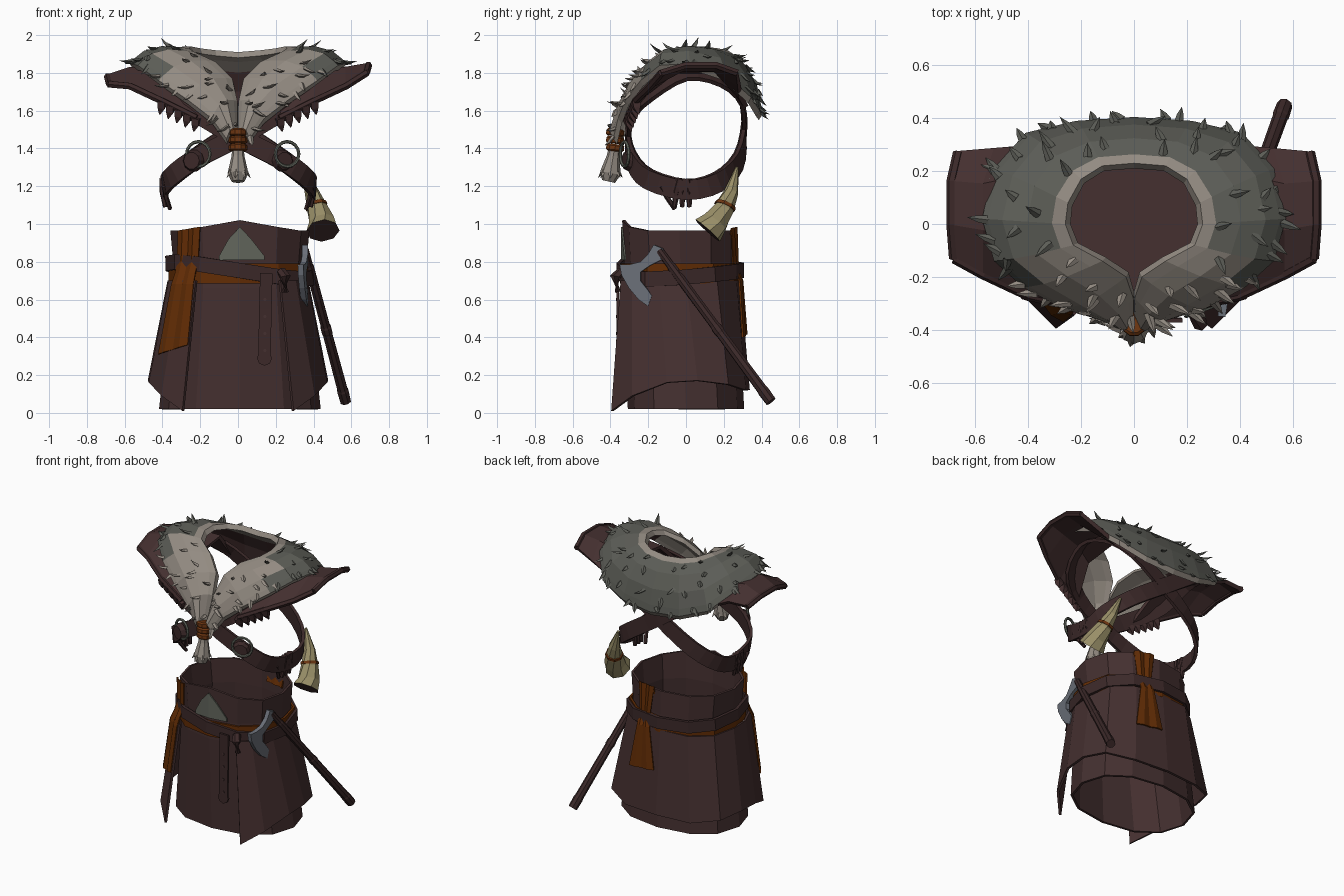
import bpy, bmesh, math, random
from mathutils import Vector

random.seed(4)
if "Cube" in bpy.data.objects:
    bpy.data.objects.remove(bpy.data.objects["Cube"])


def material(name, r, g, b):
    m = bpy.data.materials.new(name)
    m.use_nodes = True
    col = tuple((c / 255) ** 2.2 for c in (r, g, b)) + (1,)
    m.diffuse_color = col
    m.node_tree.nodes["Principled BSDF"].inputs["Base Color"].default_value = col
    return m


LEATHER = material("brown leather", 70, 51, 51)
BELT = material("dark belt leather", 62, 45, 45)
CLOTH = material("orange cloth", 98, 48, 13)
BIND = material("rust binding", 108, 56, 24)
FUR = material("grey fur", 92, 93, 87)
PALE = material("pale fur", 146, 138, 129)
STEEL = material("steel", 106, 111, 120)
HORN = material("horn", 152, 142, 104)
PATCH = material("grey green trim", 98, 102, 93)


def build(name, verts, faces, mats, thick=0, rule=None):
    bm = bmesh.new()
    vs = [bm.verts.new(v) for v in verts]
    for f in faces:
        bm.faces.new([vs[i] for i in f])
    bmesh.ops.recalc_face_normals(bm, faces=bm.faces)
    me = bpy.data.meshes.new(name)
    bm.to_mesh(me)
    bm.free()
    for m in mats:
        me.materials.append(m)
    if rule:
        for p in me.polygons:
            p.material_index = rule(p)
    ob = bpy.data.objects.new(name, me)
    bpy.context.collection.objects.link(ob)
    if thick:
        s = ob.modifiers.new("thickness", "SOLIDIFY")
        s.thickness, s.offset = thick, 0


def loft(name, rows, mats, thick=0, wrap=False, loop=False, caps=False, rule=None):
    """Skin rows of points; wrap closes each row, loop joins last row to first."""
    n, k = len(rows), len(rows[0])
    faces = [(i * k + j, i * k + (j + 1) % k, (i + 1) % n * k + (j + 1) % k, (i + 1) % n * k + j)
             for i in range(n if loop else n - 1) for j in range(k if wrap else k - 1)]
    if caps:
        faces += [tuple(range(k)), tuple(range((n - 1) * k, n * k))]
    build(name, [p for r in rows for p in r], faces, mats, thick, rule)


def tangent(pts, i, closed):
    n = len(pts)
    a, b = (pts[i - 1], pts[(i + 1) % n]) if closed else (pts[max(i - 1, 0)], pts[min(i + 1, n - 1)])
    return (b - a).normalized()


def tube(name, pts, radii, mats, sides=8, rule=None):
    pts = [Vector(p) for p in pts]
    rows = []
    for i, (p, r) in enumerate(zip(pts, radii)):
        q = tangent(pts, i, False).to_track_quat("Z", "Y")
        rows.append([p + q @ Vector((r * math.cos(a), r * math.sin(a), 0))
                     for a in (2 * math.pi * j / sides for j in range(sides))])
    loft(name, rows, mats, wrap=True, caps=True, rule=rule)


def ribbon(name, pts, width, thick, mat, normal, closed=True):
    pts = [Vector(p) for p in pts]
    rows = []
    for i, p in enumerate(pts):
        n = normal(p).normalized()
        w = tangent(pts, i, closed).cross(n).normalized() * width / 2
        n = n * thick / 2
        rows.append([p + w + n, p + w - n, p - w - n, p - w + n])
    loft(name, rows, [mat], wrap=True, loop=closed, caps=not closed)


def smooth_loop(pts, steps=3):
    pts = [Vector(p) for p in pts]
    out = []
    for i in range(len(pts)):
        a, b, c, d = (pts[(i + k) % len(pts)] for k in (-1, 0, 1, 2))
        for s in range(steps):
            t = s / steps
            out.append(0.5 * (2 * b + (c - a) * t + (2 * a - 5 * b + 4 * c - d) * t * t
                              + (3 * b - a - 3 * c + d) * t ** 3))
    return out


def flip(pts):
    return [Vector((-p[0], p[1], p[2])) for p in pts]


def ring(rx, front, back, z, n=12, power=2.3):
    pts = []
    for i in range(n):
        a = 2 * math.pi * i / n - math.pi / 2
        c, s = math.cos(a), math.sin(a)
        pts.append(Vector((0.01 + rx * math.copysign(abs(c) ** (2 / power), c),
                           (front + back) / 2 + (back - front) / 2 * math.copysign(abs(s) ** (2 / power), s), z)))
    return pts


# Tunic body with a raised front peak, and a floor hidden inside
top = ring(0.36, -0.33, 0.26, 0.965)
top[0].z, top[1].z, top[-1].z = 1.02, 0.985, 0.985
body = [ring(0.42, -0.30, 0.30, 0.02), ring(0.35, -0.325, 0.265, 0.66), ring(0.345, -0.32, 0.26, 0.8), top]
loft("tunic_body", body, [LEATHER], 0.016, wrap=True)
build("tunic_lining", ring(0.34, -0.31, 0.25, 0.62), [tuple(range(12))], [LEATHER], 0.01)

# Overskirt, open at the front with two pointed flaps
hem = [(0.29, -0.39, 0.01), (0.40, -0.28, 0.09), (0.465, -0.1, 0.16), (0.47, 0.06, 0.17),
       (0.42, 0.22, 0.15), (0.25, 0.31, 0.12), (0, 0.33, 0.12)]
waist = [(0.22, -0.34), (0.30, -0.28), (0.36, -0.14), (0.365, 0), (0.33, 0.16), (0.2, 0.26), (0, 0.28)]
waist = [(x, y, 0.7) for x, y in waist]
loft("overskirt", [hem + flip(hem[-2::-1]), waist + flip(waist[-2::-1])], [LEATHER], 0.016)


# Sash and tilted belt
def radial(p):
    return Vector((p.x / 1.5, p.y, 0))


ribbon("sash", ring(0.37, -0.343, 0.283, 0.738), 0.105, 0.015, CLOTH, radial)
belt = ring(0.384, -0.358, 0.297, 0.755)
for p in belt:
    p.z -= 0.13 * p.x * (0.7 - p.y * 1.6)
ribbon("belt", belt, 0.08, 0.022, BELT, radial)
ribbon("belt_tail", [(0.15, -0.365, 0.74), (0.145, -0.36, 0.55), (0.14, -0.36, 0.3)], 0.066, 0.014, BELT,
       lambda p: Vector((0, -1, 0)), False)
tube("belt_tail_tip", [(0.14, -0.353, 0.29), (0.14, -0.367, 0.29)], [0.04, 0.04], [BELT])
tube("belt_keeper", [(0.23, -0.34, 0.75), (0.25, -0.375, 0.72), (0.25, -0.36, 0.64)], [0.025, 0.03, 0.02], [BELT], 6)
for i in range(4):
    z = 0.33 + 0.09 * i
    tube("belt_hole", [(0.142, -0.366, z), (0.142, -0.37, z)], [0.009, 0.009], [LEATHER], 6)


# Hanging cloths with pleats, tucked under the belt
def drape(name, rows, side):
    out = []
    for a, b in rows:
        a, b = Vector(a), Vector(b)
        out.append([a.lerp(b, i / 4) + Vector(side) * (i % 2) for i in range(5)])
    loft(name, out, [CLOTH], 0.01)


drape("front_cloth", [((-0.2, -0.315, 0.985), (-0.315, -0.225, 0.965)), ((-0.21, -0.302, 0.8), (-0.32, -0.215, 0.8)),
                      ((-0.225, -0.325, 0.74), (-0.33, -0.23, 0.74)), ((-0.235, -0.342, 0.68), (-0.35, -0.25, 0.68)),
                      ((-0.265, -0.367, 0.36), (-0.42, -0.23, 0.31))], (-0.006, -0.01, 0))
drape("back_cloth", [((0.06, 0.235, 0.86), (0.2, 0.205, 0.86)), ((0.06, 0.27, 0.98), (0.2, 0.24, 0.975)),
                     ((0.09, 0.272, 0.77), (0.18, 0.25, 0.77)), ((0.08, 0.292, 0.7), (0.18, 0.282, 0.7)),
                     ((0.03, 0.316, 0.42), (0.23, 0.30, 0.4))], (0, 0.009, 0))

# Pointed trim patch on the chest of the tunic
arch = [(-0.1, 0.83), (-0.05, 0.92), (0.01, 0.985), (0.07, 0.92), (0.14, 0.83)]
loft("front_patch", [[(x, -0.342 + abs(x) * 0.14, z) for x, z in arch],
                     [(x, -0.342 + abs(x) * 0.14, 0.81) for x, z in arch]], [PATCH], 0.009)

# Axe on the left hip
blade = [(-0.17, 0.89), (-0.12, 0.87), (-0.11, 0.82), (-0.19, 0.78), (-0.24, 0.745), (-0.24, 0.70),
         (-0.2, 0.65), (-0.18, 0.62), (-0.2, 0.565), (-0.25, 0.6), (-0.3, 0.66), (-0.34, 0.73),
         (-0.35, 0.785), (-0.3, 0.785), (-0.24, 0.80), (-0.2, 0.84)]
build("axe_head", [(0.355 - 0.16 * max(0, -0.2 - y), y, z) for y, z in blade], [tuple(range(len(blade)))], [STEEL], 0.03)
start, end = Vector((0.355, -0.14, 0.86)), Vector((0.57, 0.45, 0.06))
stops = (0, 0.1, 0.11, 0.5, 0.51, 0.54, 0.55, 0.92, 0.93, 1)
tube("axe_handle", [start.lerp(end, t) for t in stops],
     [0.022, 0.022, 0.025, 0.026, 0.03, 0.03, 0.027, 0.029, 0.032, 0.03], [BELT])

# Drinking horn with dark mouth and one band
path = [(0.45, 0.115, 0.965), (0.445, 0.155, 1.01), (0.42, 0.2, 1.08), (0.39, 0.24, 1.17), (0.34, 0.27, 1.3)]
tube("horn", path, [0.088, 0.072, 0.056, 0.038, 0.008], [HORN, LEATHER],
     rule=lambda p: int(len(p.vertices) > 4 and p.center.z < 1.1))
a, b = Vector(path[2]), Vector(path[3])
tube("horn_band", [a.lerp(b, 0.1), a.lerp(b, 0.28)], [0.06, 0.057], [BIND])


# Crossed shoulder straps
def body_normal(p):
    return Vector((p.x / 0.176, p.y / 0.09, max(0, p.z - 1.5) * 12))


strap = [(0, -0.31, 1.46), (0.24, -0.29, 1.335), (0.37, -0.2, 1.235), (0.4, 0, 1.18), (0.385, 0.17, 1.22),
         (0.25, 0.28, 1.33), (0, 0.31, 1.5), (-0.25, 0.29, 1.67), (-0.38, 0.18, 1.77),
         (-0.42, 0, 1.8), (-0.38, -0.18, 1.7), (-0.22, -0.29, 1.59)]
ribbon("strap_left", smooth_loop(strap), 0.105, 0.022, BELT, body_normal)
ribbon("strap_right", smooth_loop([p * 0.98 + Vector((0, 0, 0.03)) for p in flip(strap)]), 0.105, 0.022, BELT,
       body_normal)
for s, side in ((1, "left"), (-1, "right")):
    # Lashings, hanging thongs, buckle and ring on each strap
    for i in (-1, 0, 1):
        y = 0.028 * i - 0.015
        tube("lashing_" + side, [(s * 0.395, y, 1.24), (s * 0.395, y * 1.2, 1.17), (s * 0.385, y * 1.4, 1.09)],
             [0.022, 0.02, 0.012], [BELT], 6)
    tube("thong_" + side, [(s * 0.39, -0.13, 1.2), (s * 0.38, -0.1, 1.14), (s * 0.36, -0.06, 1.08)],
         [0.016, 0.013, 0.012], [BELT], 5)
    bx = 0.235 * s
    tube("buckle_plate_" + side, [(bx, -0.295, 1.335), (bx * 1.05, -0.325, 1.335)], [0.06, 0.045], [BELT], 10)
    bpy.ops.mesh.primitive_torus_add(major_segments=16, minor_segments=6, major_radius=0.066, minor_radius=0.009,
                                     location=(bx + 0.025, -0.325, 1.37), rotation=(math.pi / 2, 0, 0.35 * s))
    bpy.context.object.name = "strap_ring_" + side
    bpy.context.object.data.materials.append(PATCH)
    # Shoulder pad with a raised rim
    lift = 0.02 if s > 0 else -0.04
    pad = [[(0.68, -0.13, 1.78 + lift), (0.69, 0, 1.82 + lift), (0.69, 0.16, 1.82 + lift), (0.665, 0.27, 1.78 + lift)],
           [(0.57, -0.19, 1.73), (0.57, -0.02, 1.82), (0.57, 0.15, 1.82), (0.53, 0.28, 1.74)],
           [(0.40, -0.27, 1.65), (0.42, -0.06, 1.81), (0.42, 0.18, 1.81), (0.38, 0.29, 1.67)],
           [(0.22, -0.31, 1.56), (0.28, -0.12, 1.76), (0.28, 0.2, 1.8), (0.25, 0.32, 1.62)]]
    pad = [[Vector((s * x, y, z)) for x, y, z in r] for r in pad]
    loft("shoulder_pad_" + side, pad, [LEATHER], 0.026)
    for name, rim in (("outer", pad[0]), ("front", [r[0] for r in pad])):
        tube("pad_rim_" + name + "_" + side, rim, [0.02] * 4, [BELT], 6)
    # Small ragged leather scales under the front of the pad
    for i in range(5):
        p = pad[2][0].lerp(pad[3][0], i / 4)
        tube("pad_scale_" + side, [p, p + Vector((0.005 * s, 0.01, -0.035)), p + Vector((0.015 * s, 0.02, -0.07))],
             [0.03, 0.026, 0.004], [LEATHER], 4)

# Fur mantle, a closed shell swept from lapel to lapel
neck = [(0, .23, 1.91), (.12, .22, 1.92), (.2, .17, 1.93), (.25, .08, 1.94), (.26, 0, 1.93),
        (.23, -.08, 1.91), (.12, -.14, 1.86), (.03, -.2, 1.77), (.003, -.28, 1.65), (.001, -.355, 1.47)]
edge = [(0, .405, 1.58), (.22, .39, 1.60), (.41, .345, 1.67), (.53, .21, 1.79), (.575, 0.02, 1.85),
        (.53, -.14, 1.84), (.42, -.24, 1.76), (.27, -.32, 1.66), (.14, -.36, 1.56), (.06, -.385, 1.45)]
upper, shell = [], []
for a, b in zip(flip(neck[:0:-1]) + neck, flip(edge[:0:-1]) + edge):
    a, b = Vector(a), Vector(b)
    out = Vector((b.x * 0.6, b.y, 0)).normalized()
    row = [a.lerp(b, t) + (out * 0.035 + Vector((0, 0, 0.045))) * math.sin(math.pi * t)
           for t in (0, 0.12, 0.36, 0.66, 0.9, 1)]
    inner = [p - out * 0.02 - Vector((0, 0, 0.03)) for p in row[::-1]]
    upper.append(row)
    shell.append(row + inner)


def is_pale(p):
    return p.y < -0.1 - 0.5 * max(0, abs(p.x) - 0.25)


def mantle_colour(p):
    strip = p.index % 12
    if is_pale(p.center) or strip in (0, 5, 9, 10, 11):
        return 1
    return 2 if strip > 5 else 0


loft("fur_mantle", shell, [FUR, PALE, LEATHER], wrap=True, caps=True, rule=mantle_colour)

# Bent fur spikes over the mantle and fringe along its rim
verts, faces, tones = [], [], []


def spike(base, direction, length, radius, tone):
    q = direction.to_track_quat("Z", "Y")
    k = len(verts)
    for h, r in ((-0.15, 1), (0.45, 0.7)):
        for j in range(4):
            a = j * math.pi / 2
            verts.append(base + q @ Vector((radius * r * math.cos(a), 0.6 * radius * r * math.sin(a), h * length)))
    verts.append(base + direction * length + Vector((0, 0, 0.15 * length)))
    for j in range(4):
        n = (j + 1) % 4
        faces.extend([(k + j, k + n, k + 4 + n, k + 4 + j), (k + 4 + j, k + 4 + n, k + 8)])
        tones.extend([tone, tone])


for i in range(len(upper) - 1):
    for j in (1, 2, 3, 4, 4):
        u, v = random.random(), random.random()
        p, right = upper[i][j].lerp(upper[i + 1][j], u), upper[i + 1][j] - upper[i][j]
        down = upper[i][j + 1] - upper[i][j]
        n = right.cross(down).normalized()
        n = n if n.dot(Vector((p.x, p.y, 0.4))) > 0 else -n
        p = p + down * v
        d = (n * random.uniform(0.2, 0.55) + down.normalized() * random.uniform(0.4, 0.8)
             + right.normalized() * random.uniform(-0.5, 0.5)).normalized()
        spike(p, d, random.uniform(0.045, 0.08), 0.018, int(is_pale(p)))
# Tuft below the lapels
tube("fur_tuft", [(0, -0.375, 1.42), (0, -0.385, 1.36), (0, -0.40, 1.27), (0, -0.41, 1.225)],
     [0.03, 0.034, 0.055, 0.035], [PALE])
for i in range(7):
    a = i * math.pi / 3.5
    d = Vector((0.5 * math.cos(a), 0.5 * math.sin(a), -1)).normalized()
    spike(Vector((0.045 * math.cos(a), -0.4 + 0.045 * math.sin(a), 1.28)), d, 0.05, 0.014, 1)
build("fur_spikes", verts, faces, [FUR, PALE], rule=lambda p: tones[p.index])

# Binding around the gathered lapels
for i in range(3):
    z = 1.385 + 0.04 * i
    tube("lapel_binding", [(0, -0.377, z), (0, -0.376, z + 0.008), (0, -0.374, z + 0.03), (0, -0.373, z + 0.038)],
         [0.04, 0.05, 0.05, 0.04], [BIND], 10)
